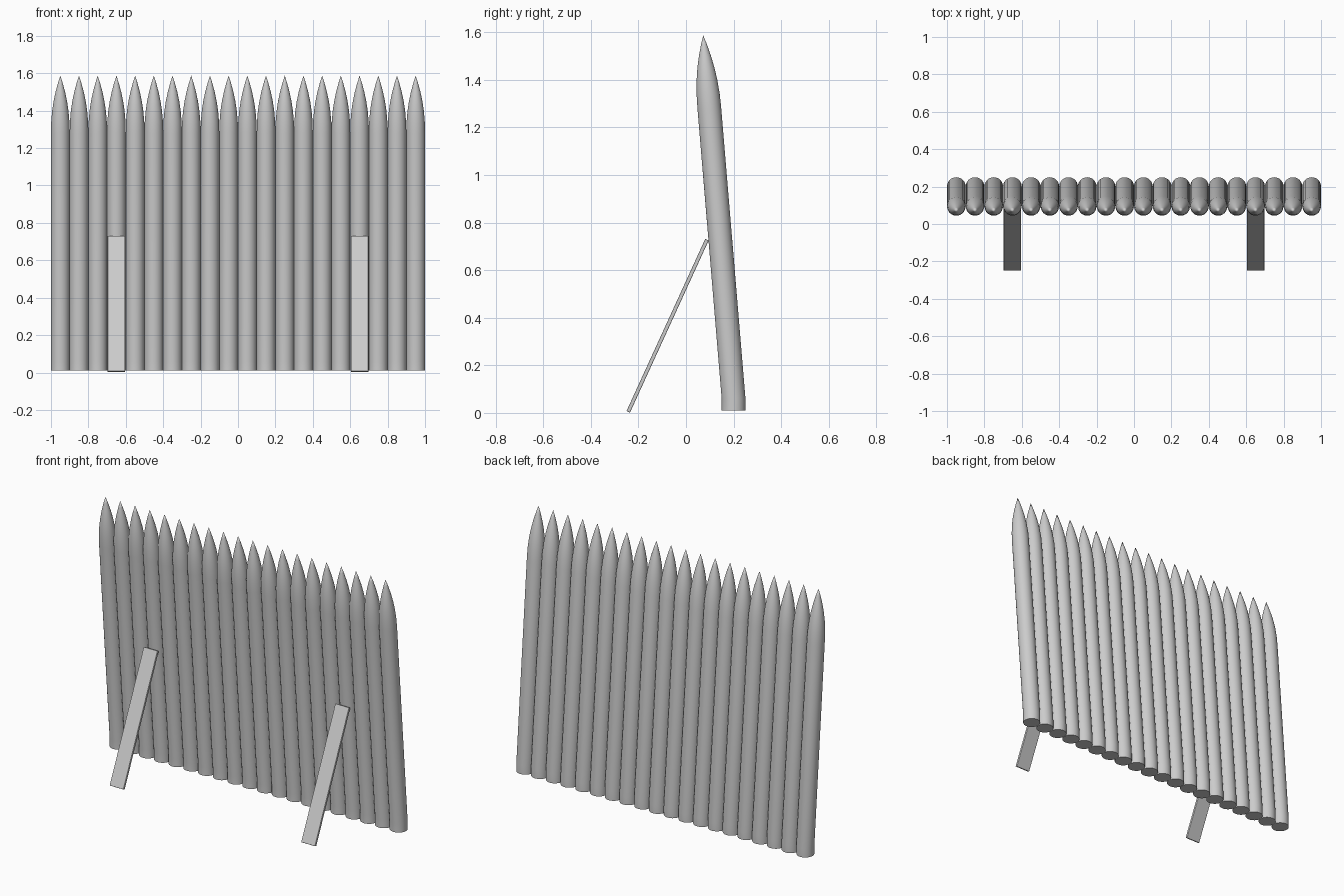
import bpy, bmesh, math
from mathutils import Vector

if "Cube" in bpy.data.objects:
    bpy.data.objects.remove(bpy.data.objects["Cube"])

SIDES = 32
LEAN = -0.0835  # y shift per unit of height


# Leaning round stake with a vertical foot and a pointed ogive head
def make_stake_mesh():
    profile = [(0.01, 0.05), (0.06, 0.05), (1.28, 0.05), (1.34, 0.0487),
               (1.40, 0.0435), (1.45, 0.036), (1.50, 0.0255), (1.55, 0.012)]
    bm = bmesh.new()
    rings = []
    for z, r in profile:
        cy = 0.2 + LEAN * max(0, z - 0.06)
        rings.append([bm.verts.new((r * math.cos(a), cy + r * math.sin(a), z))
                      for a in (2 * math.pi * i / SIDES for i in range(SIDES))])
    tip = bm.verts.new((0, 0.2 + LEAN * 1.527, 1.587))
    bm.faces.new(rings[0][::-1])
    for i in range(SIDES):
        j = (i + 1) % SIDES
        for a, b in zip(rings, rings[1:]):
            bm.faces.new((a[i], a[j], b[j], b[i]))
        bm.faces.new((rings[-1][i], rings[-1][j], tip))
    mesh = bpy.data.meshes.new("stake")
    bm.to_mesh(mesh)
    bm.free()
    return mesh


# Row of twenty touching stakes
stake_mesh = make_stake_mesh()
for i in range(20):
    stake = bpy.data.objects.new(f"stake_{i + 1}", stake_mesh)
    stake.location.x = -0.95 + 0.1 * i
    bpy.context.collection.objects.link(stake)
bpy.context.view_layer.objects.active = stake
stake.select_set(True)
bpy.ops.object.shade_smooth_by_angle(angle=math.radians(35))

# Two slanted support planks on the front
foot, head = Vector((0, -0.243, 0.004)), Vector((0, 0.088, 0.728))
axis = head - foot
for side, x in (("left", -0.65), ("right", 0.65)):
    bpy.ops.mesh.primitive_cube_add(size=1)
    plank = bpy.context.object
    plank.name = f"support_plank_{side}"
    plank.scale = (0.094, 0.016, axis.length)
    bpy.ops.object.transform_apply(location=False, rotation=False, scale=True)
    plank.location = (foot + head) / 2 + Vector((x, 0, 0))
    plank.rotation_euler.x = -math.atan2(axis.y, axis.z)
    bevel = plank.modifiers.new("soft_edges", "BEVEL")
    bevel.width = 0.003
    bevel.segments = 2
